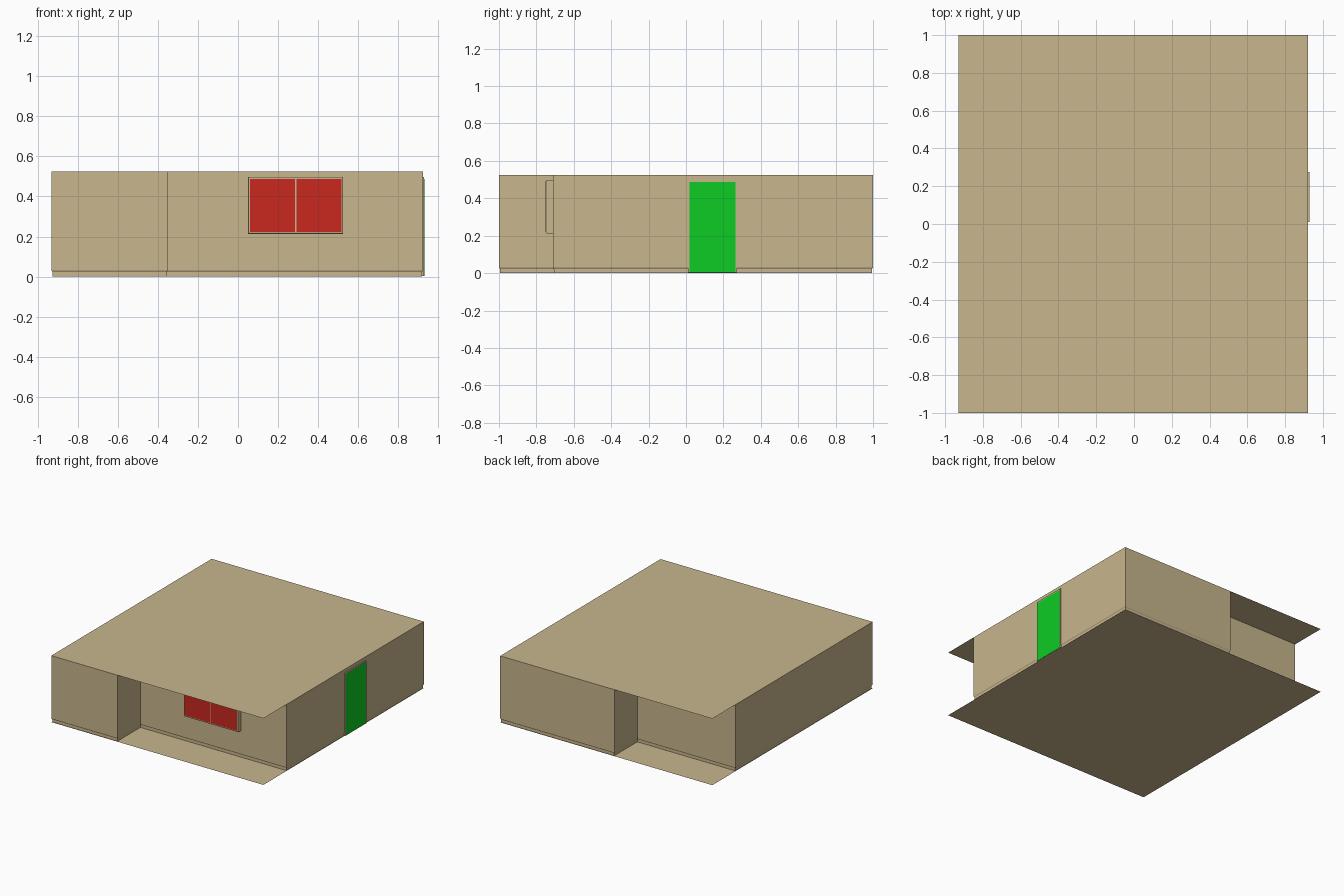
import bpy, bmesh
from mathutils import Vector

if "Cube" in bpy.data.objects:
    bpy.data.objects.remove(bpy.data.objects["Cube"])


def material(name, rgb):
    m = bpy.data.materials.new(name)
    m.diffuse_color = (*rgb, 1)
    m.use_nodes = True
    m.node_tree.nodes["Principled BSDF"].inputs["Base Color"].default_value = m.diffuse_color
    return m


TAN = material("tan_wall", (0.58, 0.47, 0.27))
RED = material("red_pane", (0.58, 0.021, 0.013))
GREEN = material("green_door", (0.004, 0.60, 0.018))


def finish(name, bm, mat):
    mesh = bpy.data.meshes.new(name)
    bm.to_mesh(mesh)
    bm.free()
    mesh.materials.append(mat)
    ob = bpy.data.objects.new(name, mesh)
    bpy.context.collection.objects.link(ob)
    return ob


def box(name, lo, hi, mat, bevel_edge=None):
    bm = bmesh.new()
    bmesh.ops.create_cube(bm, size=1)
    lo, hi = Vector(lo), Vector(hi)
    for v in bm.verts:
        v.co = (lo + hi) / 2 + v.co * (hi - lo)
    if bevel_edge:
        edges = [e for e in bm.edges if bevel_edge(e)]
        bmesh.ops.bevel(bm, geom=edges, offset=0.007, segments=2,
                        profile=0.5, affect='EDGES')
    return finish(name, bm, mat)


def sheet(name, z, flip=False):
    bm = bmesh.new()
    pts = [(-0.93, -1), (X1, -1), (X1, 1), (-0.93, 1)]
    f = bm.faces.new([bm.verts.new((x, y, z)) for x, y in pts])
    if flip:
        f.normal_flip()
    return finish(name, bm, TAN)


X1, H = 0.922, 0.525

# Thin floor and roof sheets spanning the full rectangle
sheet("floor", 0.0, flip=True)
sheet("roof", H)

# Wall outline with a porch recess at two corners
outline = [Vector(p) for p in [
    (-0.93, -1), (-0.352, -1), (-0.352, -0.712), (X1, -0.712),
    (X1, 1), (-0.075, 1), (-0.075, 0.712), (-0.93, 0.712)]]


def inset(pts, d):
    out = []
    for i, p in enumerate(pts):
        a = (p - pts[i - 1]).normalized()
        b = (pts[(i + 1) % len(pts)] - p).normalized()
        out.append(p + d * Vector((-a.y - b.y, a.x + b.x)))
    return out


# Walls with a slightly set-back strip at the foot
bm = bmesh.new()
rings = []
for z, d in [(0, 0.005), (0.022, 0.005), (0.03, 0), (H, 0)]:
    rings.append([bm.verts.new((p.x, p.y, z)) for p in inset(outline, d)])
for low, high in zip(rings, rings[1:]):
    for i in range(len(low)):
        j = (i + 1) % len(low)
        bm.faces.new((low[i], low[j], high[j], high[i]))
finish("walls", bm, TAN)

# Window: protruding frame with softened front edges and two panes
box("window_frame", (0.05, -0.75, 0.212), (0.525, -0.70, 0.498), TAN,
    lambda e: all(v.co.y < -0.74 for v in e.verts))
for side, (x0, x1) in {"left": (0.06, 0.284), "right": (0.292, 0.516)}.items():
    box(f"window_pane_{side}", (x0, -0.751, 0.223), (x1, -0.74, 0.487), RED)

# Side door: shallow frame and leaf
box("door_frame", (0.91, 0.01, 0.002), (0.929, 0.274, 0.497), TAN)
box("door_leaf", (0.915, 0.02, 0.004), (0.93, 0.265, 0.487), GREEN)
